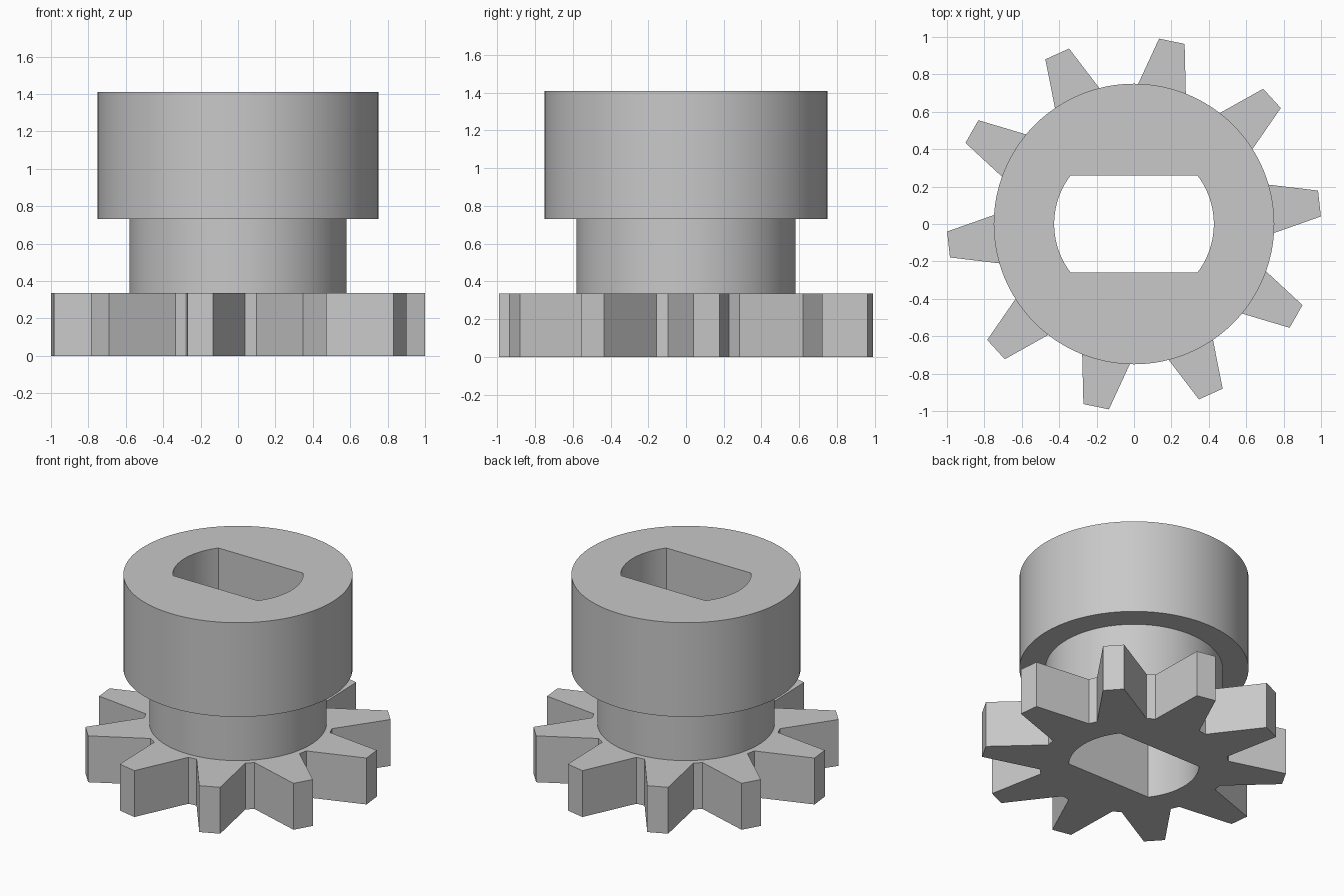
import bpy
import bmesh
from math import sin, cos, radians, tau

cube = bpy.data.objects.get("Cube")
if cube:
    bpy.data.objects.remove(cube, do_unlink=True)

SEGMENTS = 96
TEETH = 10
GEAR_TOP, COLLAR_BOTTOM, COLLAR_TOP = 0.335, 0.73, 1.41
NECK_R, COLLAR_R = 0.58, 0.75
BORE_R, BORE_FLAT = 0.427, 0.26

grey = bpy.data.materials.new("plain_grey")
grey.use_nodes = True
colour = (0.58, 0.58, 0.58, 1)
grey.diffuse_color = colour
grey.node_tree.nodes["Principled BSDF"].inputs["Base Color"].default_value = colour


def circle(radius):
    return [(radius * cos(tau * i / SEGMENTS), radius * sin(tau * i / SEGMENTS))
            for i in range(SEGMENTS)]


def bore_outline():
    # Round bore cut by two parallel flats
    points = []
    for x, y in circle(1):
        r = min(BORE_R, BORE_FLAT / max(abs(y), 0.001))
        points.append((r * x, r * y))
    return points


def gear_outline():
    # Straight tapered teeth with short flat roots
    points = []
    for tooth in range(TEETH):
        a = radians(6.3) + tau * tooth / TEETH
        for r, offset in ((0.62, -15.2), (1.0, -4.0), (1.0, 4.0), (0.62, 15.2)):
            t = a + radians(offset)
            points.append((r * cos(t), r * sin(t)))
    return points


def add_loop(bm, outline, z):
    return [bm.verts.new((x, y, z)) for x, y in outline]


def bridge(bm, lower, upper):
    n = len(lower)
    for i in range(n):
        j = (i + 1) % n
        bm.faces.new((lower[i], lower[j], upper[j], upper[i]))


def fill_between(bm, outer, inner, direction):
    edges = []
    for loop in (outer, inner):
        for i, v in enumerate(loop):
            w = loop[(i + 1) % len(loop)]
            edges.append(bm.edges.get((v, w)) or bm.edges.new((v, w)))
    made = bmesh.ops.triangle_fill(bm, edges=edges, use_beauty=True,
                                   normal=(0, 0, direction))
    for f in made["geom"]:
        if isinstance(f, bmesh.types.BMFace):
            f.normal_update()
            if f.normal.z * direction < 0:
                f.normal_flip()


def finish(bm, name):
    mesh = bpy.data.meshes.new(name)
    bm.to_mesh(mesh)
    bm.free()
    mesh.materials.append(grey)
    obj = bpy.data.objects.new(name, mesh)
    bpy.context.collection.objects.link(obj)
    return obj


# Toothed wheel, open in the middle for the bore and neck
bm = bmesh.new()
low = add_loop(bm, gear_outline(), 0)
high = add_loop(bm, gear_outline(), GEAR_TOP)
bridge(bm, low, high)
fill_between(bm, low, add_loop(bm, bore_outline(), 0), -1)
fill_between(bm, high, add_loop(bm, circle(NECK_R), GEAR_TOP), 1)
finish(bm, "gear_wheel")

# Neck, collar and the bore running down through everything
bm = bmesh.new()
loops = [add_loop(bm, outline, z) for outline, z in (
    (circle(NECK_R), GEAR_TOP),
    (circle(NECK_R), COLLAR_BOTTOM),
    (circle(COLLAR_R), COLLAR_BOTTOM),
    (circle(COLLAR_R), COLLAR_TOP),
    (bore_outline(), COLLAR_TOP),
    (bore_outline(), 0))]
for lower, upper in zip(loops, loops[1:]):
    bridge(bm, lower, upper)
hub = finish(bm, "hub_with_bore")

bpy.ops.object.select_all(action='DESELECT')
hub.select_set(True)
bpy.context.view_layer.objects.active = hub
bpy.ops.object.shade_smooth_by_angle(angle=radians(30))
